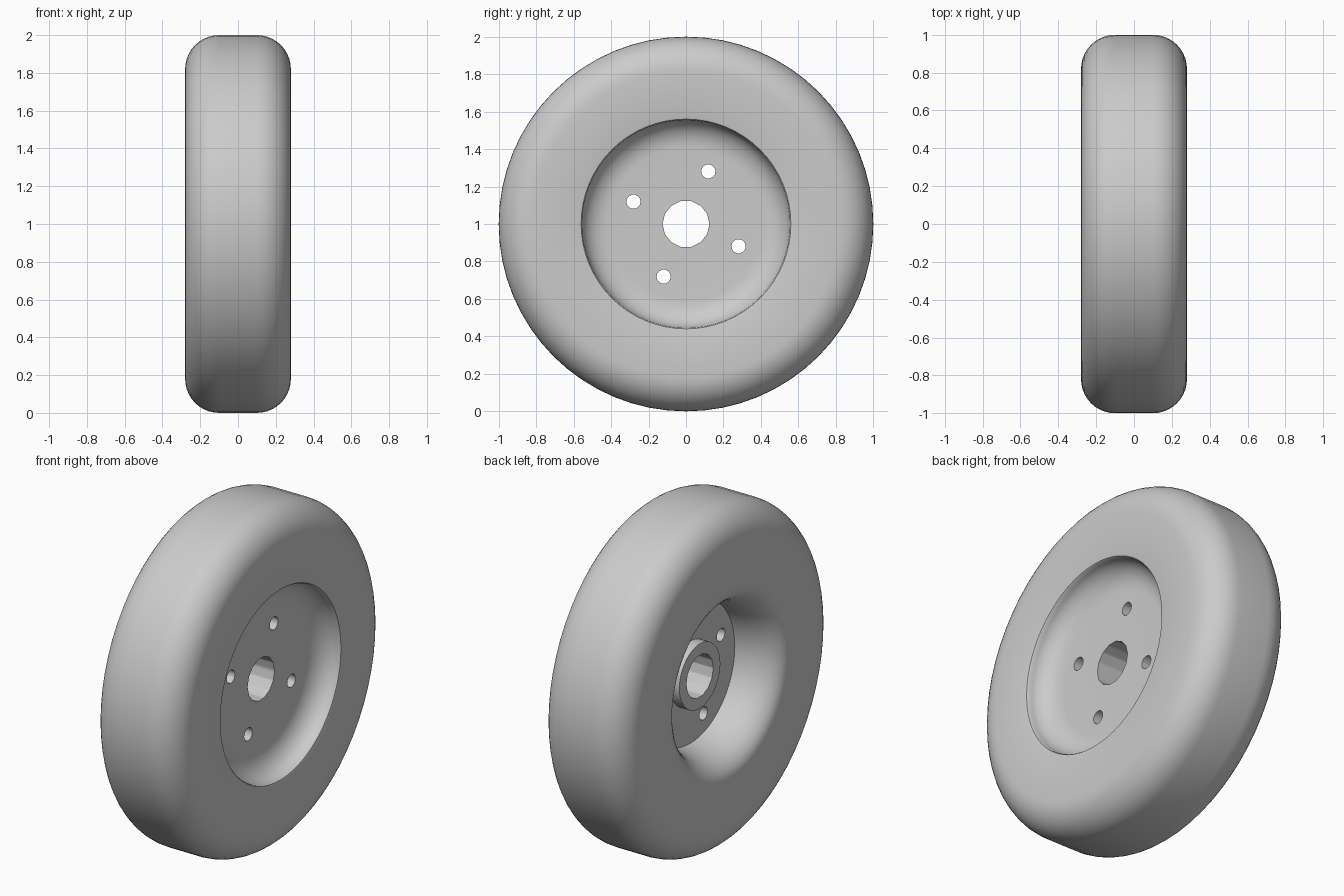
import bpy
import bmesh
from math import sin, cos, pi, radians
from mathutils import Matrix, Vector

cube = bpy.data.objects.get("Cube")
if cube:
    bpy.data.objects.remove(cube, do_unlink=True)

HALF = 0.28          # half the wheel width
SEGMENTS = 64
AXLE = Vector((0, 0, 1))

grey = bpy.data.materials.new("plain grey")
grey.use_nodes = True
grey.diffuse_color = (0.6, 0.6, 0.6, 1)
grey.node_tree.nodes["Principled BSDF"].inputs["Base Color"].default_value = grey.diffuse_color


def arc(cx, cr, rx, rr, start, end, steps):
    """Elliptical arc of (x, radius) points, angles in degrees."""
    angles = [radians(start + (end - start) * i / steps) for i in range(steps + 1)]
    return [(cx + rx * cos(a), cr + rr * sin(a)) for a in angles]


def make_object(name, bm):
    mesh = bpy.data.meshes.new(name)
    bm.to_mesh(mesh)
    bm.free()
    obj = bpy.data.objects.new(name, mesh)
    bpy.context.collection.objects.link(obj)
    mesh.materials.append(grey)
    return obj


def revolve(name, profile):
    """Spin an (x, radius) profile about the axle."""
    bm = bmesh.new()
    verts = [bm.verts.new((x, 0, 1 + r)) for x, r in profile]
    edges = [bm.edges.new(pair) for pair in zip(verts, verts[1:])]
    bmesh.ops.spin(bm, geom=verts + edges, cent=AXLE, axis=(1, 0, 0),
                   angle=2 * pi, steps=SEGMENTS, use_duplicate=False)
    bmesh.ops.remove_doubles(bm, verts=bm.verts, dist=0.0005)
    bmesh.ops.recalc_face_normals(bm, faces=bm.faces)
    return make_object(name, bm)


def drill(target, name, radius, sides, y=0, z=0):
    """Cut a round hole parallel to the axle."""
    bm = bmesh.new()
    place = Matrix.Translation(AXLE + Vector((0, y, z))) @ Matrix.Rotation(pi / 2, 4, "Y")
    bmesh.ops.create_cone(bm, cap_ends=True, segments=sides, radius1=radius,
                          radius2=radius, depth=1, matrix=place)
    cutter = make_object(name, bm)
    cutter.hide_render = True
    mod = target.modifiers.new(name, "BOOLEAN")
    mod.operation = "DIFFERENCE"
    mod.solver = "EXACT"
    mod.object = cutter
    bpy.context.view_layer.objects.active = target
    bpy.ops.object.modifier_apply(modifier=name)
    bpy.data.objects.remove(cutter, do_unlink=True)


# Wheel section: outer floor, concave bowl, tyre, flared inner well, hub boss
profile = [(0.15, 0)]
profile += arc(HALF - 0.01, 0.41, 0.12, 0.145, 180, 90, 8)[:-1]
profile = [(x, r) for x, r in profile]
profile += [(HALF - 0.01, 0.555), (HALF - 0.003, 0.56), (HALF, 0.57)]
profile += arc(HALF - 0.18, 0.82, 0.18, 0.18, 0, 90, 10)
profile += arc(0.18 - HALF, 0.82, 0.18, 0.18, 90, 180, 10)
profile += arc(-0.03, 0.56, 0.25, 0.15, 180, 270, 10)
profile += [(-0.03, 0.19), (-0.09, 0.19), (-0.09, 0)]
wheel = revolve("wheel", profile)

# Axle bore and four bolt holes
drill(wheel, "axle_bore", 0.125, 14)
for i in range(4):
    angle = radians(67 + 90 * i)
    drill(wheel, "bolt_hole", 0.038, 14, 0.305 * cos(angle), 0.305 * sin(angle))

bpy.ops.object.select_all(action="DESELECT")
wheel.select_set(True)
bpy.context.view_layer.objects.active = wheel
bpy.ops.object.shade_smooth_by_angle(angle=radians(32))
